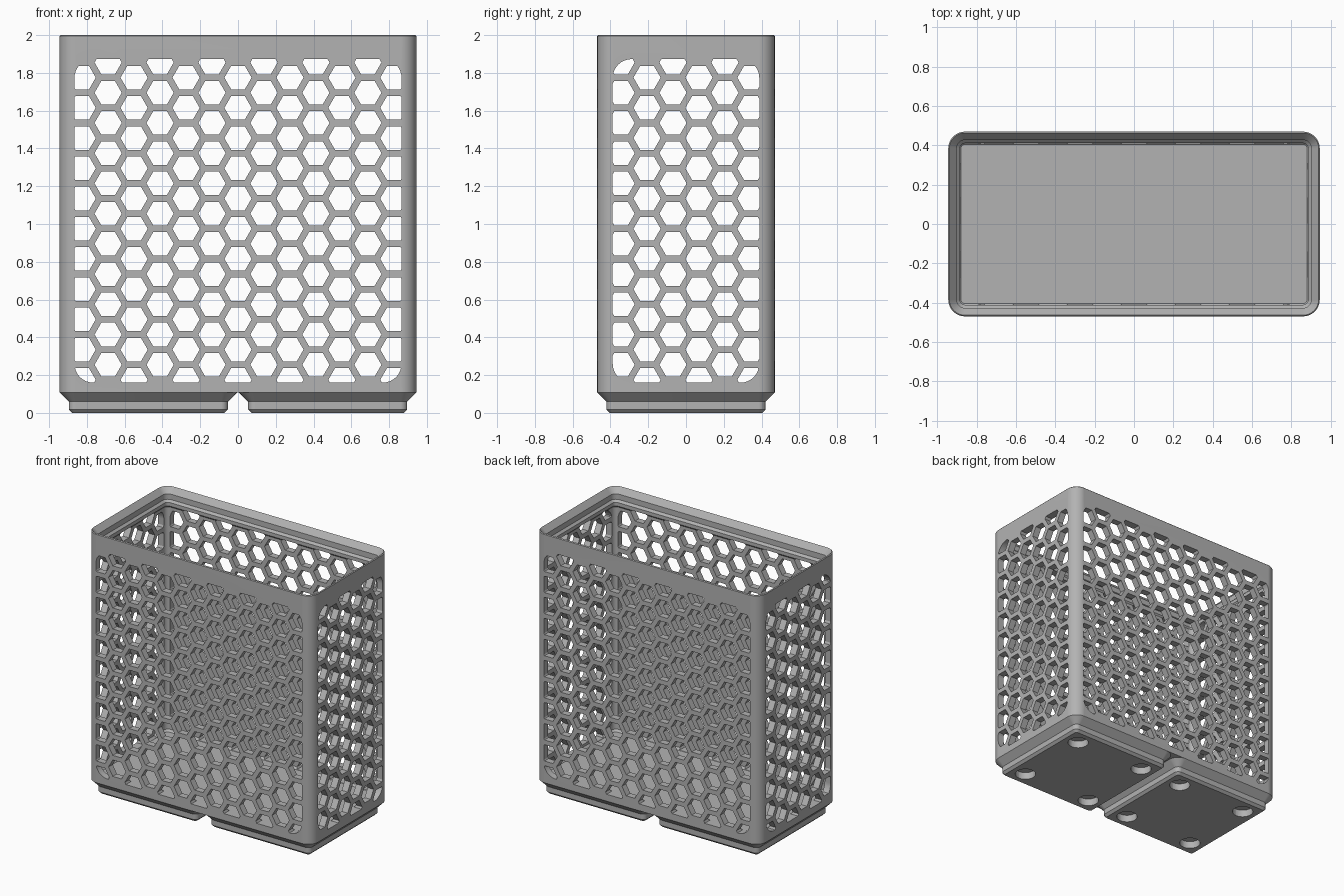
import bpy, bmesh, math
from mathutils import Vector

cube = bpy.data.objects.get("Cube")
if cube:
    bpy.data.objects.remove(cube, do_unlink=True)

HALF_X, HALF_Y, RADIUS = 0.945, 0.47, 0.085
BASE_Z, FLOOR_Z, TOP_Z = 0.108, 0.158, 2.0
WALL = 0.05
PITCH, HEX_RADIUS = 0.16, 0.072
COLUMN = 0.1375

grey = bpy.data.materials.new("plain grey")
grey.use_nodes = True
colour = (0.45, 0.45, 0.45, 1)
grey.diffuse_color = colour
grey.node_tree.nodes["Principled BSDF"].inputs["Base Color"].default_value = colour


def rounded_rect(hx, hy, r, steps=8):
    """Counter-clockwise outline centred on the origin."""
    pts = []
    for k, (sx, sy) in enumerate([(1, 1), (-1, 1), (-1, -1), (1, -1)]):
        for i in range(steps + 1):
            a = (k + i / steps) * math.pi / 2
            pts.append((sx * (hx - r) + r * math.cos(a), sy * (hy - r) + r * math.sin(a)))
    return pts


def loft(bm, rings):
    """Skin a stack of outlines and cap both ends."""
    loops = [[bm.verts.new(p) for p in ring] for ring in rings]
    for a, b in zip(loops, loops[1:]):
        for i in range(len(a)):
            j = (i + 1) % len(a)
            bm.faces.new((a[i], a[j], b[j], b[i]))
    bm.faces.new(loops[0][::-1])
    bm.faces.new(loops[-1])


def make_object(name, bm):
    bmesh.ops.recalc_face_normals(bm, faces=bm.faces)
    mesh = bpy.data.meshes.new(name)
    bm.to_mesh(mesh)
    bm.free()
    mesh.materials.append(grey)
    obj = bpy.data.objects.new(name, mesh)
    bpy.context.collection.objects.link(obj)
    return obj


def inset_loft(name, hx, hy, profile, cx=0):
    """Rounded box whose profile lists (inset, height) pairs."""
    bm = bmesh.new()
    loft(bm, [[(x + cx, y, z) for x, y in
               rounded_rect(hx - d, hy - d, RADIUS - d)] for d, z in profile])
    return make_object(name, bm)


def clip(poly, window):
    """Cut a convex polygon to a convex window."""
    for a, b in zip(window, window[1:] + window[:1]):
        edge = Vector(b) - Vector(a)
        side = lambda p: edge.x * (p[1] - a[1]) - edge.y * (p[0] - a[0])
        out = []
        for p, q in zip(poly, poly[1:] + poly[:1]):
            sp, sq = side(p), side(q)
            if sp >= 0:
                out.append(p)
            if sp * sq < 0:
                t = sp / (sp - sq)
                out.append((p[0] + (q[0] - p[0]) * t, p[1] + (q[1] - p[1]) * t))
        poly = out
        if len(poly) < 3:
            return []
    clean = [p for p, q in zip(poly, poly[1:] + poly[:1]) if math.dist(p, q) > 1e-4]
    area = sum(p[0] * q[1] - q[0] * p[1] for p, q in zip(clean, clean[1:] + clean[:1])) / 2
    return clean if area > 0.001 else []


def honeycomb(name, half_width, first, count, shift, place):
    """Hexagonal prisms running right through the box."""
    low, high = 0.16, 1.873
    mid = (low + high) / 2
    window = [(u, v + mid) for u, v in rounded_rect(half_width, (high - low) / 2, 0.1)]
    bm = bmesh.new()
    for i in range(first, first + count):
        u = (i + shift) * COLUMN
        start = 0.175 if i % 2 == 0 else 0.255
        for row in range(11):
            v = start + row * PITCH
            hexagon = [(u + HEX_RADIUS * math.cos(k * math.pi / 3),
                        v + HEX_RADIUS * math.sin(k * math.pi / 3)) for k in range(6)]
            cell = clip(hexagon, window)
            if cell:
                loft(bm, [[place(p, q, d) for p, q in cell] for d in (-1.2, 1.2)])
    return make_object(name, bm)


def cut(obj, cutters):
    """Subtract the cutters and keep only the result."""
    for cutter in cutters:
        cutter.hide_render = True
        mod = obj.modifiers.new("cut", "BOOLEAN")
        mod.operation, mod.solver, mod.object = "DIFFERENCE", "EXACT", cutter
    graph = bpy.context.evaluated_depsgraph_get()
    mesh = bpy.data.meshes.new_from_object(obj.evaluated_get(graph))
    obj.modifiers.clear()
    obj.data = mesh
    for cutter in cutters:
        bpy.data.objects.remove(cutter, do_unlink=True)


# Basket: outer wall, stepped stacking lip, inner wall and floor
basket = inset_loft("basket", HALF_X, HALF_Y, [
    (0, BASE_Z), (0, TOP_Z - 0.006), (0.006, TOP_Z),
    (0.043, 1.957), (0.043, 1.916), (0.059, 1.9), (0.059, 1.873),
    (WALL, 1.862), (WALL, FLOOR_Z + 0.015), (WALL + 0.015, FLOOR_Z)])

# Honeycomb openings in all four walls
cut(basket, [
    honeycomb("long_wall_cutter", 0.866, -6, 13, 0, lambda u, v, d: (u, d, v)),
    honeycomb("short_wall_cutter", 0.388, -3, 6, 0.5, lambda u, v, d: (d, u, v))])

# Two stepped feet with round sockets underneath
parts = [basket]
for name, cx in (("right_foot", -0.475), ("left_foot", 0.475)):
    foot = inset_loft(name, HALF_Y, HALF_Y, [
        (0.067, 0), (0.049, 0.018), (0.049, 0.059), (0, BASE_Z)], cx)
    bm = bmesh.new()
    for sx in (-1, 1):
        for sy in (-1, 1):
            ring = rounded_rect(0.073, 0.073, 0.0729)
            loft(bm, [[(x + cx + sx * 0.294, y + sy * 0.294, z) for x, y in ring]
                      for z in (-0.05, 0.054)])
    cut(foot, [make_object("socket_cutter", bm)])
    parts.append(foot)

# Smooth corners, crisp edges
for obj in parts:
    bpy.ops.object.select_all(action="DESELECT")
    obj.select_set(True)
    bpy.context.view_layer.objects.active = obj
    bpy.ops.object.shade_smooth_by_angle(angle=math.radians(25))
    obj.modifiers.new("even_shading", "WEIGHTED_NORMAL").keep_sharp = True
